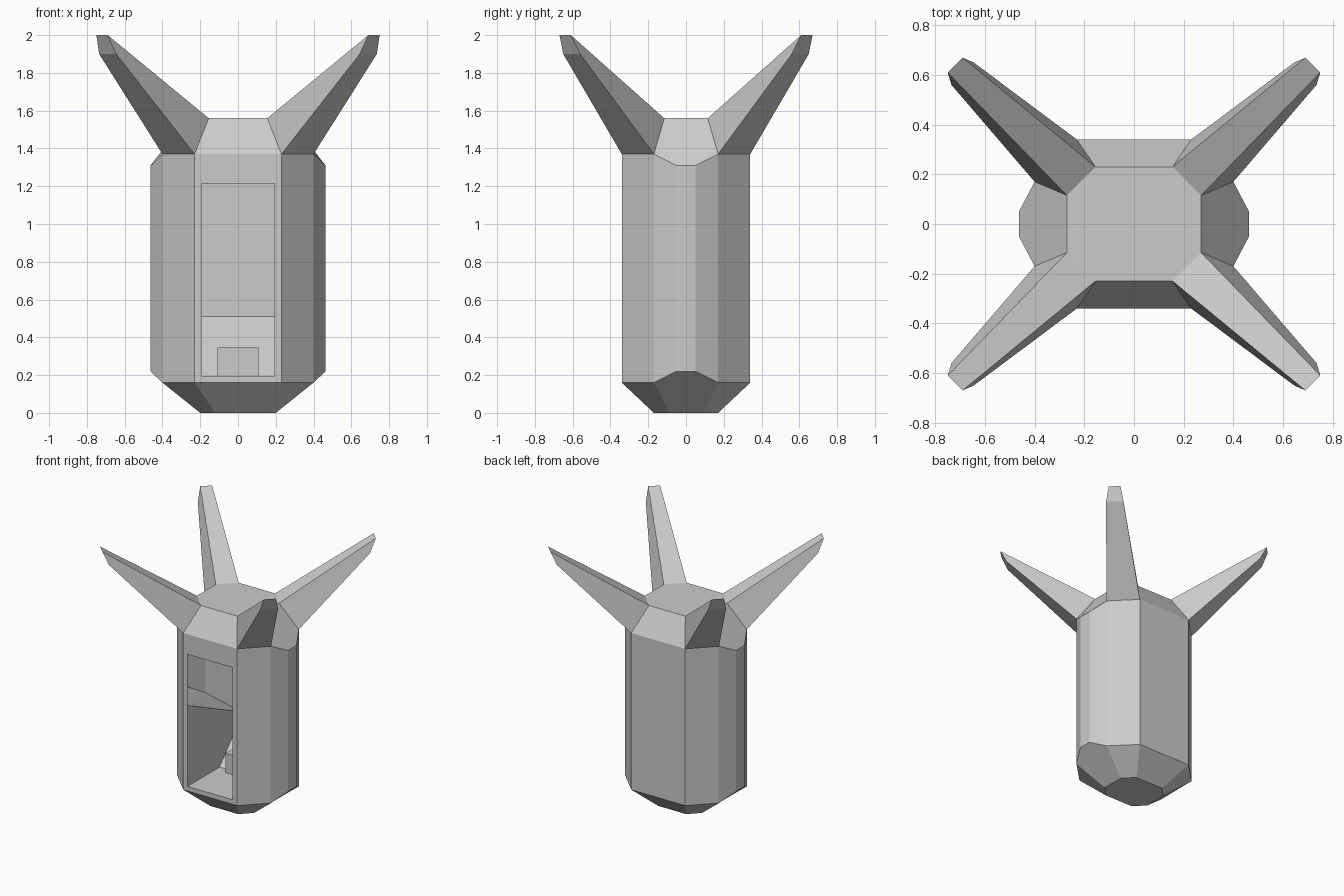
import bpy, bmesh

if "Cube" in bpy.data.objects:
    bpy.data.objects.remove(bpy.data.objects["Cube"])


def make(name, verts, faces, mirror=(False, False)):
    """Flat-shaded mesh object, optionally mirrored across x and/or y."""
    me = bpy.data.meshes.new(name)
    bm = bmesh.new()
    vs = [bm.verts.new(v) for v in verts]
    for f in faces:
        bm.faces.new([vs[i] for i in f])
    bmesh.ops.recalc_face_normals(bm, faces=bm.faces)
    bm.to_mesh(me)
    bm.free()
    ob = bpy.data.objects.new(name, me)
    bpy.context.collection.objects.link(ob)
    if any(mirror):
        m = ob.modifiers.new("Mirror", 'MIRROR')
        m.use_axis = (mirror[0], mirror[1], False)
        m.use_clip = False
        m.use_mirror_merge = False
    return ob


def ring(quarter):
    """Mirror a quarter outline (x, y, z) into a full closed ring."""
    half = quarter + [(-x, y, z) for x, y, z in reversed(quarter)]
    return half + [(x, -y, z) for x, y, z in reversed(half)]


# Hollow pod shell: two 12-sided rings joined to 8-sided end caps
plan = [(.463, .05), (.40, .17), (.23, .34)]
low = ring([(x, y, z) for (x, y), z in zip(plan, (.22, .16, .16))])
high = ring([(x, y, z) for (x, y), z in zip(plan, (1.31, 1.37, 1.37))])
base = ring([(.20, .09, 0), (.12, .17, 0)])
roof = ring([(.27, .115, 1.56), (.155, .23, 1.56)])
W, Z0, Z1 = .193, .195, 1.215           # doorway half width, bottom, top
door = [(-W, -.34, Z0), (W, -.34, Z0), (W, -.34, Z1), (-W, -.34, Z1)]
verts = low + high + base + roof + door
L, H, B, R, D = 0, 12, 24, 32, 40

faces = [[L + i, L + (i + 1) % 12, H + (i + 1) % 12, H + i]
         for i in range(12) if i != 8]
# frame around the doorway
outer = [L + 8, L + 9, H + 9, H + 8]
for i in range(4):
    j = (i + 1) % 4
    faces.append([outer[i], outer[j], D + j, D + i])
# sloped bands to the caps; the four roof corners stay open for the arms
walls = [((2, 3), (1, 2)), ((8, 9), (5, 6)),
         ((10, 11, 0, 1), (7, 0)), ((4, 5, 6, 7), (3, 4))]
corners = [((1, 2), (0, 1)), ((3, 4), (2, 3)),
           ((7, 8), (4, 5)), ((9, 10), (6, 7))]
for big, start, small, bands in ((H, 0, R, walls), (L, 0, B, walls + corners)):
    for a, b in bands:
        faces.append([big + i for i in a] + [small + i for i in reversed(b)])
faces += [[B + i for i in range(8)], [R + i for i in range(8)]]
make("pod_shell", verts, faces)

# Four tapered arms growing out of the roof corners
arm = [(.23, .34, 1.37), (.40, .17, 1.37), (.27, .115, 1.56), (.155, .23, 1.56),
       (.645, .65, 1.9), (.735, .56, 1.9), (.75, .61, 2), (.69, .67, 2)]
make("roof_arms", arm,
     [[i, (i + 1) % 4, 4 + (i + 1) % 4, 4 + i] for i in range(4)] + [[4, 5, 6, 7]],
     (True, True))

# Cabin floor and sloped back
make("cabin_floor",
     [(-W, -.34, Z0), (W, -.34, Z0), (W, .05, Z0), (-W, .05, Z0),
      (W, .34, .51), (-W, .34, .51)],
     [[0, 1, 2, 3], [3, 2, 4, 5]])

# Side consoles: inner wall and sloping top reaching the shell
make("side_consoles",
     [(W, -.34, Z0), (W, .05, Z0), (W, .34, .51), (W, -.34, .82),
      (.23, .34, .51), (.40, .17, .67), (.463, .05, .74),
      (.463, -.05, .79), (.40, -.17, .82), (.23, -.34, .82)],
     [[0, 1, 2, 3], [3, 2, 4, 5], [3, 5, 6, 7], [3, 7, 8, 9]],
     (True, False))

# Small step block in front of the sloped back
S = .108
make("step_block",
     [(x, y, z) for x in (-S, S)
      for y, z in ((0, Z0), (.05, Z0), (.19, .345), (0, .345))],
     [[0, 1, 2, 3], [4, 5, 6, 7], [0, 4, 7, 3], [3, 7, 6, 2],
      [0, 1, 5, 4], [1, 2, 6, 5]])
